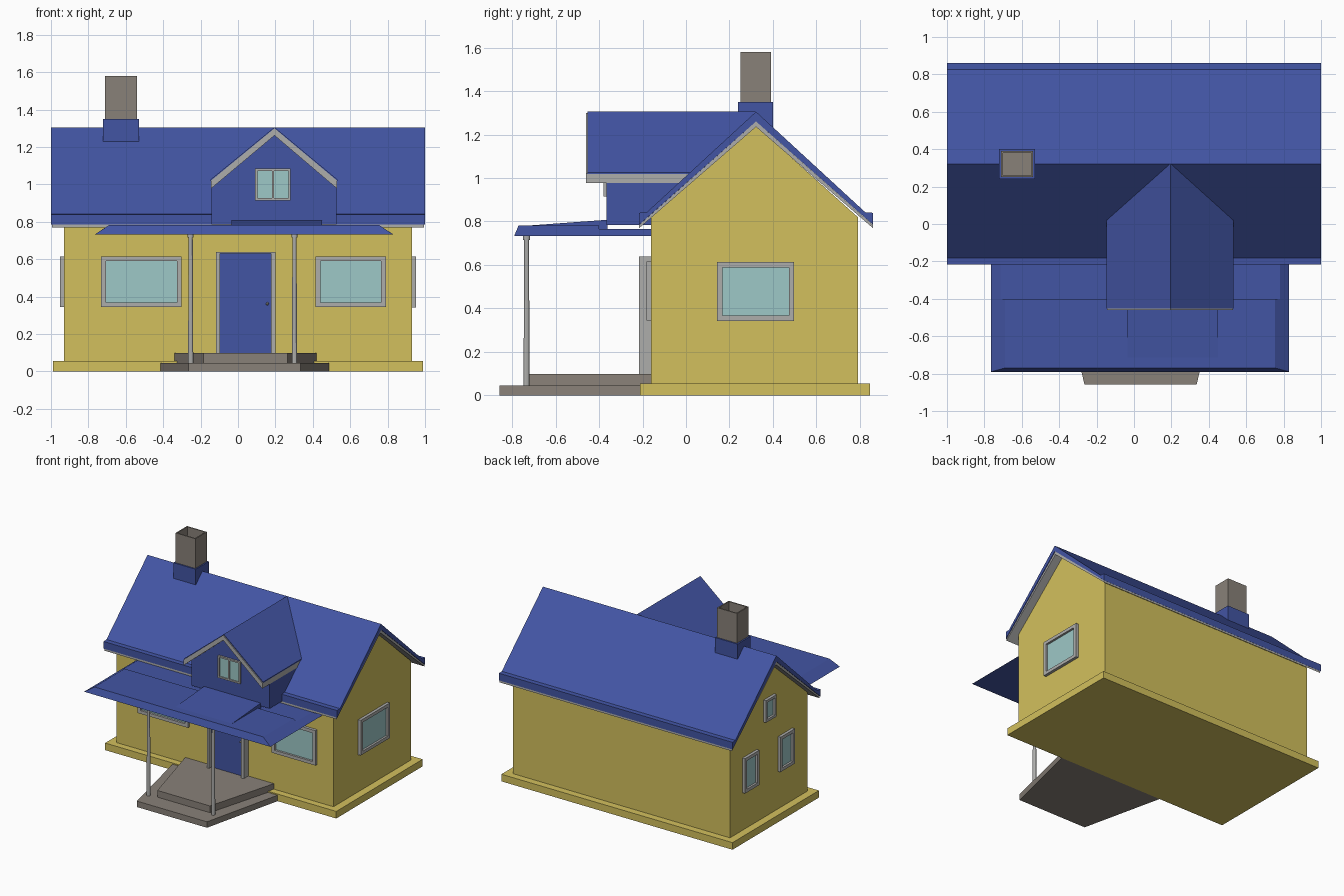
import bpy, bmesh
from math import pi
from mathutils import Matrix, Vector

if "Cube" in bpy.data.objects:
    bpy.data.objects.remove(bpy.data.objects["Cube"])


def mat(name, r, g, b):
    m = bpy.data.materials.new(name)
    m.diffuse_color = (r, g, b, 1)
    m.use_nodes = True
    m.node_tree.nodes["Principled BSDF"].inputs["Base Color"].default_value = m.diffuse_color
    return m


YELLOW = mat("yellow", 0.65, 0.53, 0.11)
BLUE = mat("blue", 0.055, 0.09, 0.37)
GLASS = mat("glass", 0.34, 0.58, 0.57)
STONE = mat("stone", 0.25, 0.22, 0.19)
GREY = mat("trim", 0.42, 0.42, 0.41)


def finish(name, bm, m):
    bmesh.ops.recalc_face_normals(bm, faces=bm.faces)
    me = bpy.data.meshes.new(name)
    bm.to_mesh(me)
    bm.free()
    me.materials.append(m)
    ob = bpy.data.objects.new(name, me)
    bpy.context.collection.objects.link(ob)
    return ob


def prism(name, pts, axis, a, b, m):
    """Extrude a 2D profile along an axis from a to b."""
    def place(p, t):
        return {"x": (t, p[0], p[1]), "y": (p[0], t, p[1]), "z": (p[0], p[1], t)}[axis]
    bm = bmesh.new()
    face = bm.faces.new([bm.verts.new(place(p, a)) for p in pts])
    new = bmesh.ops.extrude_face_region(bm, geom=[face])["geom"]
    bmesh.ops.translate(bm, vec=Vector(place((0, 0), b - a)),
                        verts=[v for v in new if isinstance(v, bmesh.types.BMVert)])
    return finish(name, bm, m)


def add_box(bm, x, y, z):
    ctr = Vector([(q[0] + q[1]) / 2 for q in (x, y, z)])
    size = [q[1] - q[0] for q in (x, y, z)]
    bmesh.ops.create_cube(bm, size=1, matrix=Matrix.Translation(ctr) @ Matrix.Diagonal((*size, 1)))


def box(name, x, y, z, m):
    bm = bmesh.new()
    add_box(bm, x, y, z)
    return finish(name, bm, m)


def window(name, loc, w, h, turn=0, t=0.025, mullion=False, out=0.022):
    """Framed window whose outside faces local -y."""
    place = Matrix.Translation(loc) @ Matrix.Rotation(turn, 4, "Z")
    a, b, y = w / 2, h / 2, (-out, 0.01)
    bm = bmesh.new()
    for s in (-1, 1):
        add_box(bm, sorted((s * a, s * (a - t))), y, (-b, b))
        add_box(bm, (t - a, a - t), y, sorted((s * b, s * (b - t))))
    if mullion:
        add_box(bm, (-0.006, 0.006), y, (t - b, b - t))
    finish(name + "_frame", bm, GREY).matrix_world = place
    box(name + "_glass", (t - a, a - t), (-0.006, 0.005), (t - b, b - t), GLASS).matrix_world = place


# House body and foundation
MID = 0.322
prism("walls", [(-0.16, 0.03), (0.79, 0.03), (0.79, 0.82), (MID, 1.24), (-0.16, 0.82)],
      "x", -0.93, 0.93, YELLOW)
box("foundation", (-0.99, 0.99), (-0.212, 0.845), (0, 0.055), YELLOW)


# Main roof: blue covering over a grey lining
def gable(half):
    """Mirror a half profile of (offset, z) about the ridge line."""
    return [(MID + d, z) for d, z in half] + [(MID - d, z) for d, z in reversed(half) if d]


def chevron(top, bottom):
    up = [(MID - d, z) for d, z in reversed(top)] + [(MID + d, z) for d, z in top[1:]]
    low = [(MID + d, z) for d, z in reversed(bottom)] + [(MID - d, z) for d, z in bottom[1:]]
    return up + low


prism("main_roof", chevron([(0, 1.305), (0.503, 0.842), (0.538, 0.84)],
                           [(0, 1.26), (0.538, 0.785)]), "x", -1, 1, BLUE)
prism("roof_lining", chevron([(0, 1.26), (0.537, 0.785)],
                             [(0, 1.235), (0.537, 0.77)]), "x", -0.995, 0.995, GREY)

# Chimney with an open top, and its flashing
box("chimney_flashing", (-0.722, -0.53), (0.24, 0.4), (1.21, 1.35), BLUE)
bm = bmesh.new()
add_box(bm, (-0.71, -0.54), (0.25, 0.39), (1.2, 1.58))
bm.faces.ensure_lookup_table()
top = max(bm.faces, key=lambda f: f.calc_center_median().z)
bmesh.ops.inset_region(bm, faces=[top], thickness=0.013)
down = bmesh.ops.extrude_face_region(bm, geom=[top])["geom"]
bmesh.ops.delete(bm, geom=[top], context="FACES_ONLY")
bmesh.ops.translate(bm, vec=(0, 0, -0.2), verts=[v for v in down if isinstance(v, bmesh.types.BMVert)])
finish("chimney", bm, STONE)

# Dormer
prism("dormer_walls", [(-0.142, 0.785), (0.527, 0.785), (0.527, 1.0), (0.195, 1.275), (-0.142, 1.0)],
      "y", -0.365, 0.2, BLUE)
prism("dormer_lining", [(-0.145, 1.02), (0.195, 1.3), (0.53, 1.02), (0.53, 0.977),
                        (0.195, 1.262), (-0.145, 0.977)], "y", -0.46, 0.1, GREY)
prism("dormer_roof", [(-0.147, 1.026), (0.195, 1.306), (0.532, 1.026), (0.532, 1.018),
                      (0.195, 1.298), (-0.147, 1.018)], "y", -0.452, 0.32, BLUE)
window("dormer_window", (0.187, -0.365, 1.0), 0.19, 0.17, t=0.012, mullion=True, out=0.015)

# Porch roof: front slab with sloping ends, lower strip behind, raised middle panel
slab = prism("porch_roof_front", [(-0.765, 0.733), (0.83, 0.733), (0.755, 0.782), (-0.69, 0.782)],
             "y", -0.79, -0.4, BLUE)
for v in slab.data.vertices:
    if v.co.y < -0.5 and v.co.z > 0.75:
        v.co.y = -0.77
prism("porch_roof_back", [(-0.765, 0.733), (0.83, 0.733), (0.78, 0.766), (-0.715, 0.766)],
      "y", -0.4, -0.155, BLUE)
prism("porch_roof_panel", [(-0.715, 0.782), (-0.36, 0.808), (-0.36, 0.76), (-0.715, 0.76)],
      "x", -0.035, 0.45, BLUE)

# Porch steps, narrowing towards the front
prism("lower_step", [(-0.425, -0.16), (-0.265, -0.858), (0.335, -0.858), (0.5, -0.16)],
      "z", 0, 0.046, STONE)
prism("upper_step", [(-0.34, -0.16), (-0.185, -0.722), (0.265, -0.722), (0.42, -0.16)],
      "z", 0.046, 0.098, STONE)

# Porch posts with small caps
for side, x in (("left", -0.253), ("right", 0.302)):
    bm = bmesh.new()
    for r1, r2, z0, z1 in ((0.014, 0.011, 0.045, 0.72), (0.016, 0.016, 0.715, 0.735)):
        bmesh.ops.create_cone(bm, cap_ends=True, segments=12, radius1=r1, radius2=r2, depth=z1 - z0,
                              matrix=Matrix.Translation((x, -0.733, (z0 + z1) / 2)))
    finish(side + "_post", bm, GREY)

# Door, frame and knob
bm = bmesh.new()
for x in ((-0.117, -0.097), (0.177, 0.2)):
    add_box(bm, x, (-0.215, -0.15), (0.09, 0.64))
add_box(bm, (-0.097, 0.177), (-0.215, -0.15), (0.632, 0.64))
finish("door_frame", bm, GREY)
box("door", (-0.097, 0.177), (-0.185, -0.15), (0.095, 0.632), BLUE)
bm = bmesh.new()
bmesh.ops.create_icosphere(bm, subdivisions=1, radius=0.009, matrix=Matrix.Translation((0.157, -0.192, 0.362)))
finish("door_knob", bm, GREY)

# Windows in the walls
window("front_left_window", (-0.517, -0.16, 0.48), 0.43, 0.27)
window("front_right_window", (0.603, -0.16, 0.48), 0.375, 0.27)
window("right_window", (0.93, 0.32, 0.478), 0.355, 0.272, pi / 2)
window("left_back_window", (-0.93, 0.55, 0.48), 0.175, 0.27, -pi / 2)
window("left_front_window", (-0.93, 0.115, 0.48), 0.175, 0.27, -pi / 2)
window("attic_window", (-0.93, 0.315, 0.88), 0.13, 0.17, -pi / 2, t=0.02)
